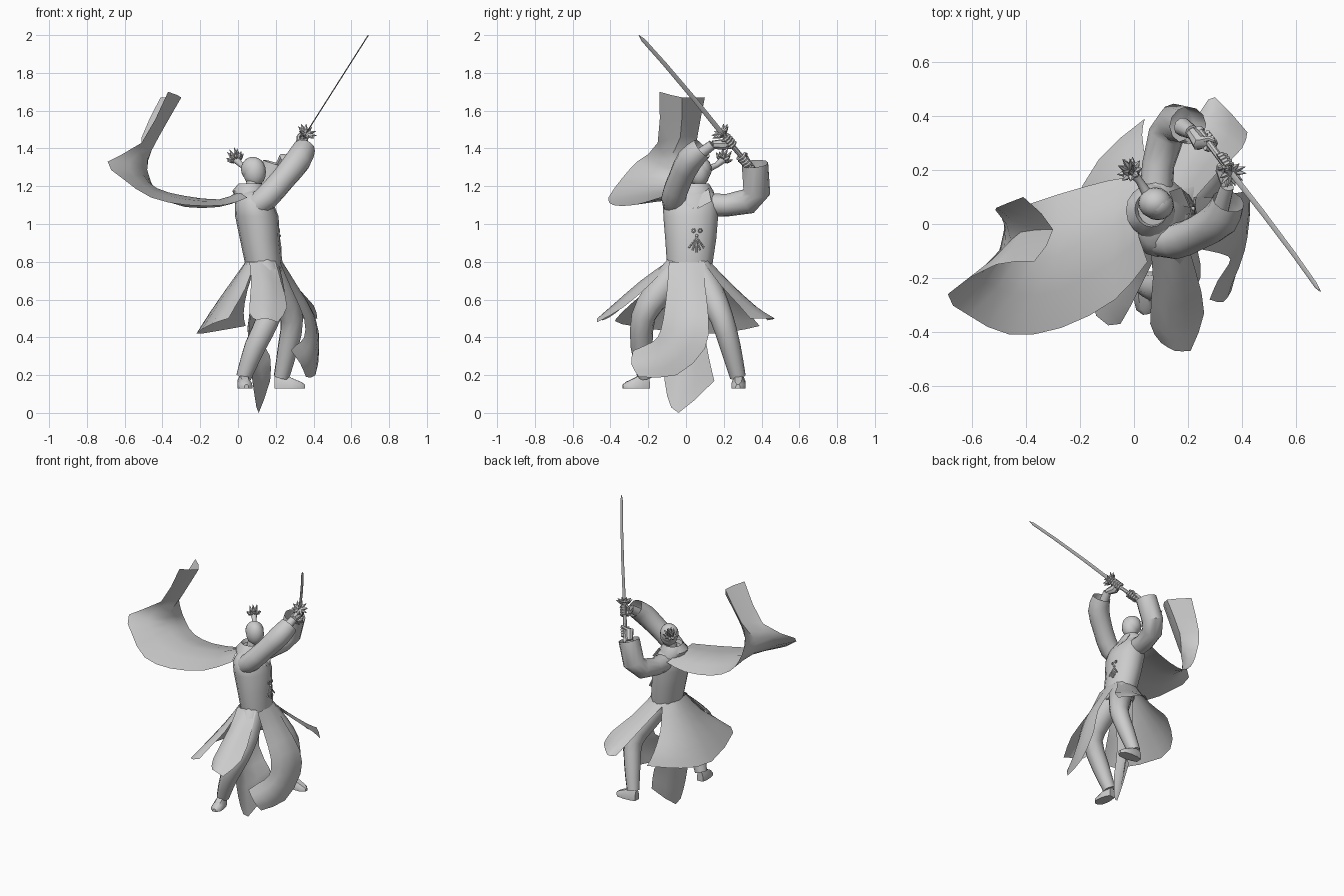
import bpy, math
from mathutils import Vector as V, Quaternion


def add(name, verts, faces):
    me = bpy.data.meshes.new(name)
    me.from_pydata([tuple(v) for v in verts], [], faces)
    me.shade_smooth()
    me.set_sharp_from_angle(angle=math.radians(40))
    ob = bpy.data.objects.new(name, me)
    bpy.context.collection.objects.link(ob)
    return ob


def spline(pts, n):
    p = [2 * pts[0] - pts[1]] + list(pts) + [2 * pts[-1] - pts[-2]]
    out = []
    for i in range(1, len(p) - 2):
        a, b, c, d = p[i - 1:i + 3]
        for k in range(n):
            t = k / n
            out.append(0.5 * (2 * b + (c - a) * t + (2 * a - 5 * b + 4 * c - d) * t * t
                              + (3 * b - a - 3 * c + d) * t ** 3))
    return out + [pts[-1]]


def cloth(name, rows, n=2):
    grid = [spline([V(p) for p in r], n) for r in rows]
    cols = [spline(list(c), n) for c in zip(*grid)]
    h = len(cols[0])
    faces = [(i * h + j, i * h + j + 1, (i + 1) * h + j + 1, (i + 1) * h + j)
             for i in range(len(cols) - 1) for j in range(h - 1)]
    return add(name, [v for c in cols for v in c], faces)


def skin(name, rings, cap=True):
    s = len(rings[0])
    faces = [(i * s + j, i * s + (j + 1) % s, (i + 1) * s + (j + 1) % s, (i + 1) * s + j)
             for i in range(len(rings) - 1) for j in range(s)]
    if cap:
        faces += [tuple(range(s))[::-1], tuple(range((len(rings) - 1) * s, len(rings) * s))]
    return add(name, [v for r in rings for v in r], faces)


def tube(name, pts, sides=10, cap=True, n=1):
    # each point is x, y, z, radius
    p = spline([V(q) for q in pts], n)
    c = [q.to_3d() for q in p]
    rings, prev, rot = [], V((0, 0, 1)), Quaternion()
    for i, q in enumerate(p):
        t = (c[min(i + 1, len(c) - 1)] - c[max(i - 1, 0)]).normalized()
        rot = prev.rotation_difference(t) @ rot
        prev = t
        rings.append([c[i] + rot @ V((math.cos(a), math.sin(a), 0)) * q[3]
                      for a in (2 * math.pi * k / sides for k in range(sides))])
    return skin(name, rings, cap)


def stack(name, levels, sides=16, cap=True):
    # each level is centre x, centre y, z, x radius, y radius
    return skin(name, [[V((x + rx * math.cos(a), y + ry * math.sin(a), z))
                        for a in (2 * math.pi * k / sides for k in range(sides))]
                       for x, y, z, rx, ry in levels], cap)


def ball(name, loc, size, rot=(0, 0, 0)):
    bpy.ops.mesh.primitive_uv_sphere_add(segments=16, ring_count=10, location=loc, rotation=rot)
    ob = bpy.context.object
    ob.name, ob.scale = name, size
    ob.data.shade_smooth()
    return ob


def petals(name, centre, axis, count, out, up, r):
    q = V((0, 0, 1)).rotation_difference(axis)
    for k in range(count):
        a = 2 * math.pi * k / count
        d = V((math.cos(a), math.sin(a), 0))
        pts = [(d * out * f + V((0, 0, up * f * f)), w) for f, w in ((.15, r * .6), (.6, r), (1, r * .08))]
        tube(name, [(*(centre + q @ p), w) for p, w in pts], 5)


# torso, neck, collar
stack("coat_body", [(.14, .02, .72, .085, .11), (.135, .02, .8, .1, .122), (.115, .025, .92, .105, .135),
                    (.1, .025, 1.04, .115, .145), (.085, .025, 1.11, .102, .147), (.08, .035, 1.16, .072, .118),
                    (.08, .05, 1.19, .045, .055)])
tube("neck", [(.07, .05, 1.15, .035), (.08, .065, 1.25, .032)])
stack("collar", [(.07, .045, 1.14, .085, .11), (.06, .05, 1.175, .09, .095), (.065, .055, 1.215, .062, .066),
                 (.07, .055, 1.19, .055, .06)], cap=False)
for s in (-1, 1):
    cloth("lapel", [[(.13, .05 + s * .07, 1.19), (.15, .05 + s * .025, 1.15)],
                    [(.175, .05 + s * .085, 1.12), (.208, .05 + s * .01, 1.08)]])

# head and topknot
ball("head", (.088, .07, 1.275), (.06, .056, .078))
ball("hair_cap", (.078, .078, 1.29), (.062, .058, .066))
knot = V((-.01, .195, 1.34))
tube("hair_tie", [(.05, .11, 1.29, .02), (.02, .16, 1.31, .014), (*knot, .02)])
axis = V((-.35, .4, .85)).normalized()
petals("knot_spike", knot, axis, 9, .05, .02, .012)
petals("knot_spike", knot, axis, 6, .028, .06, .012)

# chest cord and tassels
for y in (.04, .075):
    bpy.ops.mesh.primitive_torus_add(major_radius=.009, minor_radius=.003, major_segments=12,
                                     minor_segments=6, location=(.219, y, .965), rotation=(0, math.pi / 2, 0))
    bpy.context.object.name = "cord_ring"
ball("cord_knot", (.219, .057, .938), (.008, .008, .008))
for k in range(-2, 3):
    tube("tassel", [(.219, .057, .93, .003), (.226, .055 + k * .02, .85 + abs(k) * .012, .005)], 6)

# legs and feet
tube("right_trouser", [(.14, -.04, .76, .08), (.17, -.15, .63, .078), (.165, -.225, .51, .065),
                       (.09, -.235, .35, .058), (.03, -.215, .19, .042)], n=2)
tube("left_trouser", [(.16, .06, .76, .08), (.23, .13, .63, .075), (.285, .19, .5, .062),
                      (.265, .235, .35, .055), (.23, .275, .19, .042)], n=2)
for name, heel, toe in (("right_shoe", V((.025, -.195, 0)), V((.045, -.335, 0))),
                        ("left_shoe", V((.195, .282, 0)), V((.355, .275, 0)))):
    side = (toe - heel).cross(V((0, 0, 1))).normalized()
    rings = []
    for f, w, h in ((0, .022, .07), (.25, .034, .08), (.55, .038, .055), (.85, .034, .035), (1, .012, .02)):
        c = heel.lerp(toe, f) + V((0, 0, .13))
        rings.append([c + side * w * a + V((0, 0, h * b)) for a, b in
                      ((-1, 0), (-1, .5), (-.5, 1), (.5, 1), (1, .5), (1, 0))])
    skin(name, rings)

# coat skirts
cloth("skirt_right", [[(.06, -.09, .8), (.13, -.1, .8), (.2, -.08, .8)],
                      [(.07, -.2, .69), (.14, -.24, .7), (.23, -.18, .69)],
                      [(.06, -.37, .53), (.13, -.39, .57), (.26, -.33, .56)],
                      [(.1, -.44, .49), (.15, -.47, .5), (.21, -.47, .48)]])
cloth("skirt_left", [[(.08, .12, .8), (.15, .13, .8), (.22, .09, .8)],
                     [(.15, .24, .68), (.22, .23, .69), (.3, .18, .68)],
                     [(.22, .38, .55), (.3, .36, .57), (.4, .28, .57)],
                     [(.26, .43, .49), (.3, .47, .5), (.42, .34, .5)]])
cloth("skirt_back", [[(.1, .13, .8), (.05, .08, .8), (.04, .02, .8), (.05, -.06, .8), (.09, -.1, .8)],
                     [(.05, .22, .65), (-.02, .15, .65), (-.06, .02, .66), (-.02, -.15, .66), (.04, -.2, .66)],
                     [(.03, .33, .53), (-.08, .22, .53), (-.15, .02, .53), (-.09, -.26, .55), (-.01, -.3, .57)],
                     [(.04, .39, .46), (-.13, .24, .43), (-.22, .02, .42), (-.14, -.34, .47), (-.05, -.37, .5)]])
cloth("skirt_front", [[(.22, -.09, .8), (.235, .01, .8), (.22, .1, .8)],
                      [(.28, -.1, .66), (.31, .01, .68), (.3, .1, .68)],
                      [(.35, -.12, .5), (.4, .0, .52), (.41, .12, .5)],
                      [(.35, -.15, .4), (.42, -.05, .38), (.43, .1, .34)],
                      [(.31, -.21, .36), (.39, -.16, .28), (.41, -.05, .2)],
                      [(.28, -.28, .33), (.33, -.29, .26), (.36, -.25, .19)]])
cloth("inner_sash", [[(.1, -.08, .75), (.1, .0, .75), (.1, .1, .75)],
                     [(.06, -.1, .45), (.05, .0, .45), (.1, .1, .45)],
                     [(.07, -.12, .25), (.08, -.02, .2), (.17, .12, .3)],
                     [(.09, -.1, .09), (.11, -.04, 0), (.17, .15, .17)]])

# flying cape
cloth("cape", [[(.03, .18, 1.13), (.0, .03, 1.17), (.05, -.14, 1.14)],
               [(-.1, .16, 1.09), (-.1, -.02, 1.13), (-.07, -.28, 1.1)],
               [(-.28, .11, 1.09), (-.29, -.12, 1.15), (-.27, -.385, 1.1)],
               [(-.4, .07, 1.14), (-.43, -.12, 1.19), (-.46, -.41, 1.14)],
               [(-.46, .06, 1.22), (-.5, -.1, 1.26), (-.61, -.34, 1.24)],
               [(-.5, .05, 1.33), (-.48, -.09, 1.34), (-.69, -.26, 1.33)],
               [(-.51, .06, 1.46), (-.42, -.03, 1.46), (-.51, -.15, 1.43)],
               [(-.41, .1, 1.67), (-.3, -.02, 1.67), (-.37, -.14, 1.7)]])

# sleeves and forearms
tube("right_sleeve", [(.07, -.05, 1.08, .06), (.15, -.065, 1.14, .066), (.24, -.03, 1.24, .065),
                      (.32, .02, 1.34, .07), (.35, .085, 1.4, .06)], 12, False, 2)
tube("left_sleeve", [(.08, .1, 1.1, .062), (.09, .22, 1.1, .06), (.12, .33, 1.12, .068),
                     (.155, .375, 1.17, .072), (.2, .365, 1.32, .07)], 12, False)
tube("right_forearm", [(.31, .02, 1.33, .035), (.345, .14, 1.42, .026)])
tube("left_forearm", [(.18, .36, 1.22, .035), (.215, .34, 1.3, .026)])

# sword
tip, guard = V((.69, -.25, 2)), V((.36, .19, 1.48))
d = (tip - guard).normalized()
w = (V((0, 1, 0)) - d * d.y).normalized()
t = d.cross(w)
blade = [[guard.lerp(tip, f) + w * (a * s + b) + t * e for a, e in ((-1, 0), (0, .003), (1, 0), (0, -.003))]
         for f, s, b in ((0, .014, 0), (.35, .013, .006), (.7, .012, .006), (.95, .011, .001), (1, .001, 0))]
skin("blade", blade)
tube("handle", [(*(guard - d * .27), .013), (*guard, .013)], 8)
ball("pommel", guard - d * .27, (.017, .017, .017))
tube("guard_disc", [(*(guard - d * .008), .03), (*(guard + d * .008), .03)], 12)
petals("guard_petal", guard, d, 10, .055, .018, .01)

# hands gripping the handle
for side, back, wrist in (("right", .06, V((.345, .14, 1.42))), ("left", .205, V((.215, .34, 1.3)))):
    c = guard - d * back
    u = wrist - c
    u = (u - d * u.dot(d)).normalized()
    v = d.cross(u)
    tube(side + "_palm", [(*wrist, .022), (*(c + u * .03), .03), (*(c + u * .012), .026)], 8)
    for k in range(4):
        o = c + d * (k - 1.5) * .018
        tube(side + "_finger", [(*(o + (u * math.cos(a) + v * math.sin(a)) * .022), .0095)
                                for a in (.3, 1.2, 2.1, 3, 3.9)], 6)
    tube(side + "_thumb", [(*(c + u * .025 - v * .012), .011), (*(c - v * .026 + d * .02), .01),
                           (*(c - u * .015 - v * .02 + d * .035), .008)], 6)
